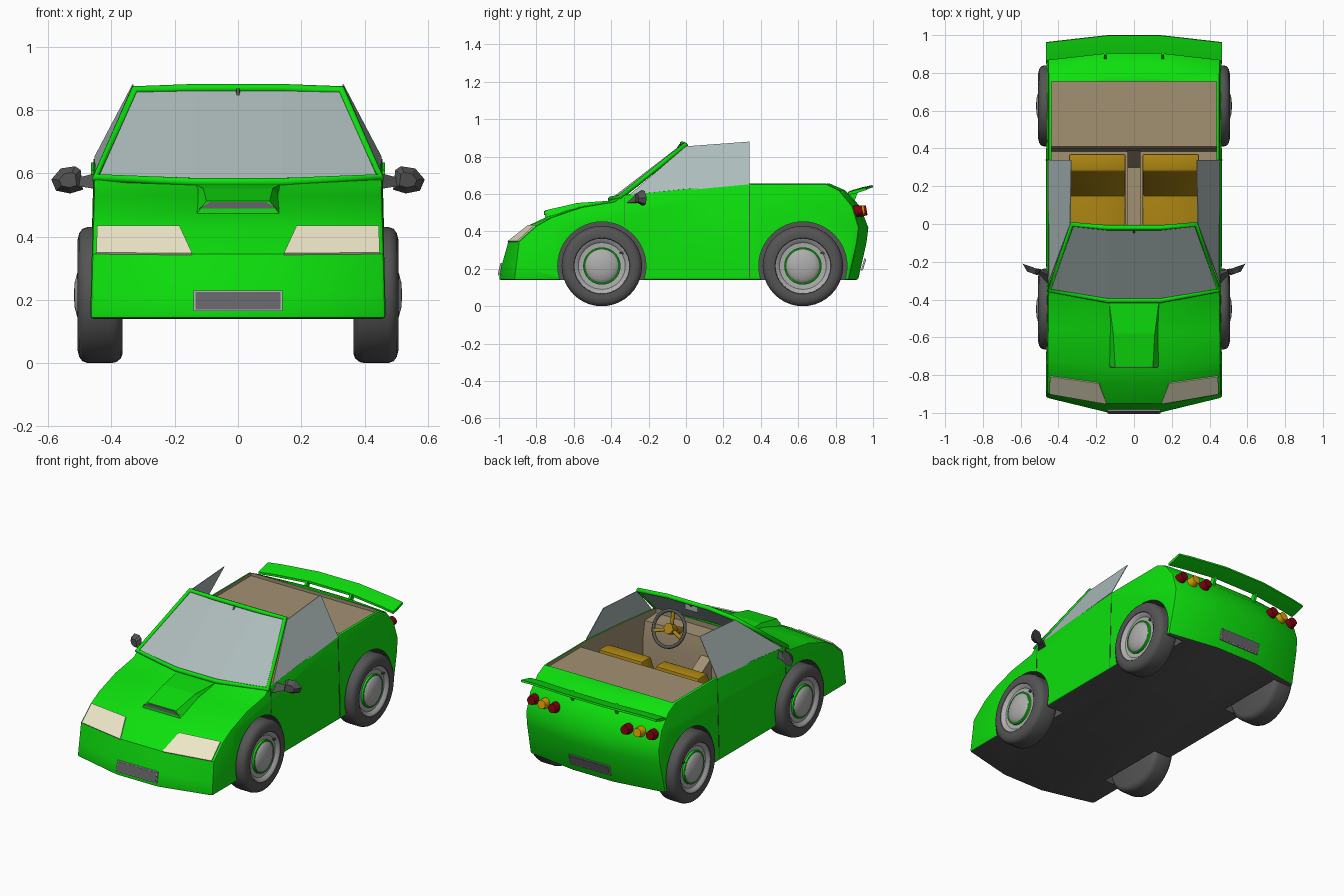
import bpy, bmesh
from math import pi, sin, cos, radians
from mathutils import Matrix, Vector

if "Cube" in bpy.data.objects:
    bpy.data.objects.remove(bpy.data.objects["Cube"])


def material(name, r, g, b):
    m = bpy.data.materials.new(name)
    m.diffuse_color = (r, g, b, 1)
    m.use_nodes = True
    m.node_tree.nodes["Principled BSDF"].inputs["Base Color"].default_value = m.diffuse_color
    return m


GREEN = material("green_paint", .004, .75, .004)
TAN = material("tan_lining", .36, .28, .17)
DARK = material("dark_rubber", .09, .09, .09)
SEAT = material("mustard_cloth", .42, .24, .006)
GLASS = material("glass", .42, .50, .50)
LAMP = material("lamp_cream", .85, .80, .58)
RED = material("lamp_red", .22, .0, .004)
AMBER = material("lamp_amber", .72, .36, .0)
METAL = material("wheel_metal", .42, .42, .42)
PLATE = material("plate_grey", .13, .13, .14)


def finish(bm, name, mats, smooth=None):
    """Turn a bmesh into a named object with outward normals."""
    bmesh.ops.remove_doubles(bm, verts=bm.verts, dist=1e-5)
    bmesh.ops.recalc_face_normals(bm, faces=bm.faces)
    me = bpy.data.meshes.new(name)
    bm.to_mesh(me)
    bm.free()
    for m in (mats if isinstance(mats, list) else [mats]):
        me.materials.append(m)
    ob = bpy.data.objects.new(name, me)
    bpy.context.collection.objects.link(ob)
    if smooth:
        shade(ob, smooth)
    return ob


def activate(ob):
    bpy.ops.object.select_all(action='DESELECT')
    ob.select_set(True)
    bpy.context.view_layer.objects.active = ob


def shade(ob, angle):
    activate(ob)
    bpy.ops.object.shade_smooth_by_angle(angle=radians(angle))


def loft(name, rings, mats, smooth=None, bevel=0):
    """Join closed point rings of equal length and cap both ends."""
    bm = bmesh.new()
    vs = [[bm.verts.new(p) for p in ring] for ring in rings]
    n = len(rings[0])
    for a, b in zip(vs, vs[1:]):
        for i in range(n):
            bm.faces.new((a[i], a[(i + 1) % n], b[(i + 1) % n], b[i]))
    bm.faces.new(vs[0])
    bm.faces.new(vs[-1])
    if bevel:
        bmesh.ops.recalc_face_normals(bm, faces=bm.faces)
        bmesh.ops.bevel(bm, geom=bm.edges[:], offset=bevel, segments=2, affect='EDGES', profile=.5)
    return finish(bm, name, mats, smooth)


def prism(name, yz, x0, x1, mats, **kw):
    return loft(name, [[(x, y, z) for y, z in yz] for x in (x0, x1)], mats, **kw)


def box(name, x0, x1, y0, y1, z0, z1, mats, **kw):
    return prism(name, [(y0, z0), (y1, z0), (y1, z1), (y0, z1)], x0, x1, mats, **kw)


def lathe(name, prof, centre, side, mat, n=40):
    """Spin an (x, radius) profile round the x axis."""
    bm = bmesh.new()
    rings = [[bm.verts.new((side * x, centre[0] + r * cos(2 * pi * i / n), centre[1] + r * sin(2 * pi * i / n)))
              for i in range(n)] for x, r in prof]
    for a, b in zip(rings, rings[1:]):
        for i in range(n):
            bm.faces.new((a[i], a[(i + 1) % n], b[(i + 1) % n], b[i]))
    return finish(bm, name, mat, 35)


def tube(name, pts, radius, mat, cyclic=False):
    cu = bpy.data.curves.new(name, 'CURVE')
    cu.dimensions = '3D'
    cu.bevel_depth = radius
    cu.bevel_resolution = 2
    cu.use_fill_caps = True
    sp = cu.splines.new('POLY')
    sp.points.add(len(pts) - 1)
    for p, co in zip(sp.points, pts):
        p.co = (*co, 1)
    sp.use_cyclic_u = cyclic
    cu.materials.append(mat)
    ob = bpy.data.objects.new(name, cu)
    bpy.context.collection.objects.link(ob)
    return ob


# body shell: side profile (y, z, y shift at the flanks), bowed nose and tail
PROFILE = [(-1, .14, .08), (-.985, .22, .075), (-.95, .345, .055), (-.845, .43, .045), (-.75, .475, .03),
           (-.58, .53, .02), (-.42, .56, .04), (-.34, .595, 0), (0, .63, 0), (.34, .655, 0), (.77, .655, -.02),
           (.85, .62, -.03), (.93, .535, -.04), (.975, .42, -.05), (.965, .34, -.05), (.92, .14, -.05)]
SLOTS = [GREEN, TAN, DARK]
rings = []
for s, edge in ((-1, 1), (-1, 0), (1, 0), (1, 1)):
    rings.append([(s * (.467 - .025 * (z - .14) if edge else .14), y + d * edge, z) for y, z, d in PROFILE])
body = loft("body", rings, SLOTS)
for p in body.data.polygons:
    if p.normal.z < -.9:
        p.material_index = 2
activate(body)
mod = body.modifiers.new("round_edges", 'BEVEL')
mod.width, mod.segments, mod.limit_method, mod.angle_limit = .012, 2, 'ANGLE', radians(40)
bpy.ops.object.modifier_apply(modifier=mod.name)

# cut the cockpit and the wheel arches
WHEELS = [(-.45, .215), (.625, .215)]
cutters = [(prism("cockpit_cutter", [(-.33, .8), (-.33, .565), (-.22, .56), (-.2, .45), (-.2, .2), (.385, .2),
                                     (.40, .62), (.41, .635), (.755, .635), (.755, .8)], -.438, .438, SLOTS), 1)]
for y, z in WHEELS:
    for s in (-1, 1):
        arch = [[(s * x, y + .236 * cos(i * pi / 24), z + .236 * sin(i * pi / 24)) for i in range(48)]
                for x in (.345, .6)]
        cutters.append((loft("arch_cutter", arch, SLOTS), 2))
for cut, index in cutters:
    for p in cut.data.polygons:
        p.material_index = index
    cut.hide_render = True
    activate(body)
    mod = body.modifiers.new("cut", 'BOOLEAN')
    mod.operation, mod.solver, mod.object = 'DIFFERENCE', 'EXACT', cut
    bpy.ops.object.modifier_apply(modifier=mod.name)
    bpy.data.objects.remove(cut)
shade(body, 28)

# wheels
for end, (y, z) in zip(("front", "rear"), WHEELS):
    for s in (-1, 1):
        c = (y, z)
        lathe(end + "_tyre", [(.365, 0), (.365, .185), (.37, .2), (.385, .212), (.40, .215), (.475, .215),
                              (.492, .209), (.502, .195), (.507, .175), (.504, .15), (.49, .14)], c, s, DARK)
        lathe(end + "_rim", [(.488, .148), (.5, .146), (.496, .138), (.484, .125), (.482, .1), (.498, .088),
                             (.508, .07), (.516, .04), (.519, 0)], c, s, METAL)
        lathe(end + "_rim_ring", [(.48, .1), (.494, .1), (.496, .095), (.494, .088)], c, s, GREEN)
        box(end + "_valve", s * .478, s * .496, y + .095, y + .115, z + .065, z + .075, DARK)

# windscreen glass and frame
low = [(-.45, -.35, .585), (-.14, -.405, .572), (.14, -.405, .572), (.45, -.35, .585)]
high = [(-.328, -.002, .862), (-.14, -.02, .868), (.14, -.02, .868), (.328, -.002, .862)]
t = Vector((0, .005, -.005))
loft("windscreen", [[a, b, Vector(b) + t, Vector(a) + t] for a, b in zip(low, high)], GLASS)
tube("windscreen_frame", low + high[::-1], .014, GREEN, True)
box("rear_view_mirror", -.045, .045, -.065, -.05, .80, .835, METAL, bevel=.004)
tube("rear_view_mirror_stalk", [(0, -.06, .82), (0, -.03, .865)], .006, DARK)

for s in (-1, 1):
    # side windows
    pane = [(.45, -.31, .59), (.45, .34, .652), (.33, .34, .88), (.335, 0, .855)]
    loft("side_window", [[(s * (x + o), y, z) for x, y, z in pane] for o in (0, .004)], GLASS)
    # headlamps, following the sloped nose
    lamp = [(.145, -.951, .343), (.448, -.898, .345), (.445, -.805, .43), (.185, -.841, .43)]
    loft("headlamp", [[(s * x, y - .6 * o, z + .75 * o) for x, y, z in lamp] for o in (-.02, .006)], LAMP)
    # door mirrors
    shell = [(.49, .548), (.497, .61), (.515, .622), (.56, .615), (.59, .58), (.575, .545), (.53, .536)]
    face = [(s * x, -.21 - .35 * (.59 - x), z) for x, z in shell]
    mid = Vector((s * .535, -.255, .578))
    back = [mid + (Vector(p) - mid) * .55 + Vector((0, -.022, 0)) for p in face]
    loft("door_mirror", [face, back], DARK)
    loft("door_mirror_arm", [[(s * .45, -.325, .55), (s * .45, -.25, .55), (s * .45, -.27, .60)],
                             [(s * .51, -.255, .56), (s * .51, -.235, .56), (s * .51, -.245, .585)]], DARK)
    # door seams
    box("door_rear_seam", s * .44, s * .4665, .337, .341, .15, .30, DARK)
    loft("door_seam", [[(s * (.4685 - .025 * (z - .14) - o), y + w, z) for o, w in
                        ((0, 0), (0, .004), (.01, .004), (.01, 0))] for y, z in ((.337, .15), (.337, .645))], DARK)
    loft("door_front_seam", [[(s * (.4685 - .025 * (z - .14) - o), y + w, z) for o, w in
                              ((0, 0), (0, .004), (.01, .004), (.01, 0))] for y, z in ((-.33, .43), (-.33, .585))],
         DARK)
    # tail lamps
    for x, m in ((.41, RED), (.33, AMBER), (.25, RED)):
        bm = bmesh.new()
        y = .94 - .045 * (x - .14) / .32
        bmesh.ops.create_cone(bm, cap_ends=True, segments=20, radius1=.034, radius2=.026, depth=.06,
                              matrix=Matrix.Translation((s * x, y + .012, .508)) @ Matrix.Rotation(radians(-80), 4, 'X'))
        finish(bm, "tail_lamp", m, 35)
    # seats
    prism("seat", [(-.01, .2), (-.01, .35), (.15, .325), (.28, .63), (.37, .63), (.37, .2)],
          s * .045, s * .345, SEAT, bevel=.01, smooth=35)
    # spoiler struts
    prism("spoiler_strut", [(.86, .57), (.90, .56), (.925, .625), (.895, .625)], s * .145, s * .16, GREEN)

# spoiler blade
blade = [(0, 0), (.045, .008), (.098, .026), (.095, .038), (.04, .026), (0, .014)]
loft("spoiler", [[(x, y + a, z + b) for a, b in blade] for x, y, z in
                 ((-.465, .865, .595), (-.38, .875, .602), (-.14, .902, .61), (.14, .902, .61), (.38, .875, .602), (.465, .865, .595))],
     GREEN, smooth=20)

# bonnet scoop with its dark inlet
loft("bonnet_scoop", [[(-.14, -.755, .46), (.14, -.755, .46), (.10, -.755, .512), (-.10, -.755, .512)],
                      [(-.14, -.58, .51), (.14, -.58, .51), (.11, -.58, .552), (-.11, -.58, .552)],
                      [(-.14, -.42, .54), (.14, -.42, .54), (.13, -.42, .563), (-.13, -.42, .563)]], GREEN)
loft("scoop_inlet", [[(-.125, y, .488), (.125, y, .488), (.088, y, .509), (-.088, y, .509)]
                     for y in (-.759, -.74)], PLATE)

# number plates, left blank
for name, y0, z0, y1, z1, d in (("front", -.996, .165, -.983, .23, -.008), ("rear", .936, .19, .953, .255, .008)):
    prism(name + "_plate_frame", [(y0, z0), (y1, z1), (y1 + d, z1), (y0 + d, z0)], -.14, .14, METAL)
    prism(name + "_plate", [(y0, z0 + .005), (y1, z1 - .005), (y1 + d * 1.3, z1 - .005), (y0 + d * 1.3, z0 + .005)],
          -.134, .134, PLATE)

# centre console
prism("console", [(-.2, .2), (-.2, .46), (-.1, .40), (.3, .40), (.39, .56), (.39, .2)], -.035, .035, TAN)

# steering wheel, hub, spokes and column
tilt = Matrix.Translation((.2, -.12, .61)) @ Matrix.Rotation(radians(-65), 4, 'X')
tube("steering_wheel", [tilt @ Vector((.105 * cos(i * pi / 16), .105 * sin(i * pi / 16), 0)) for i in range(32)],
     .01, DARK, True)
for a in (20, 160, 270):
    tube("steering_spoke", [tilt @ Vector((0, 0, -.02)),
                            tilt @ Vector((.1 * cos(radians(a)), .1 * sin(radians(a)), 0))], .011, SEAT)
tube("steering_hub", [tilt @ Vector((0, 0, -.04)), tilt @ Vector((0, 0, .01))], .032, SEAT)
tube("steering_column", [tilt @ Vector((0, 0, 0)), tilt @ Vector((0, 0, -.14))], .02, SEAT)
